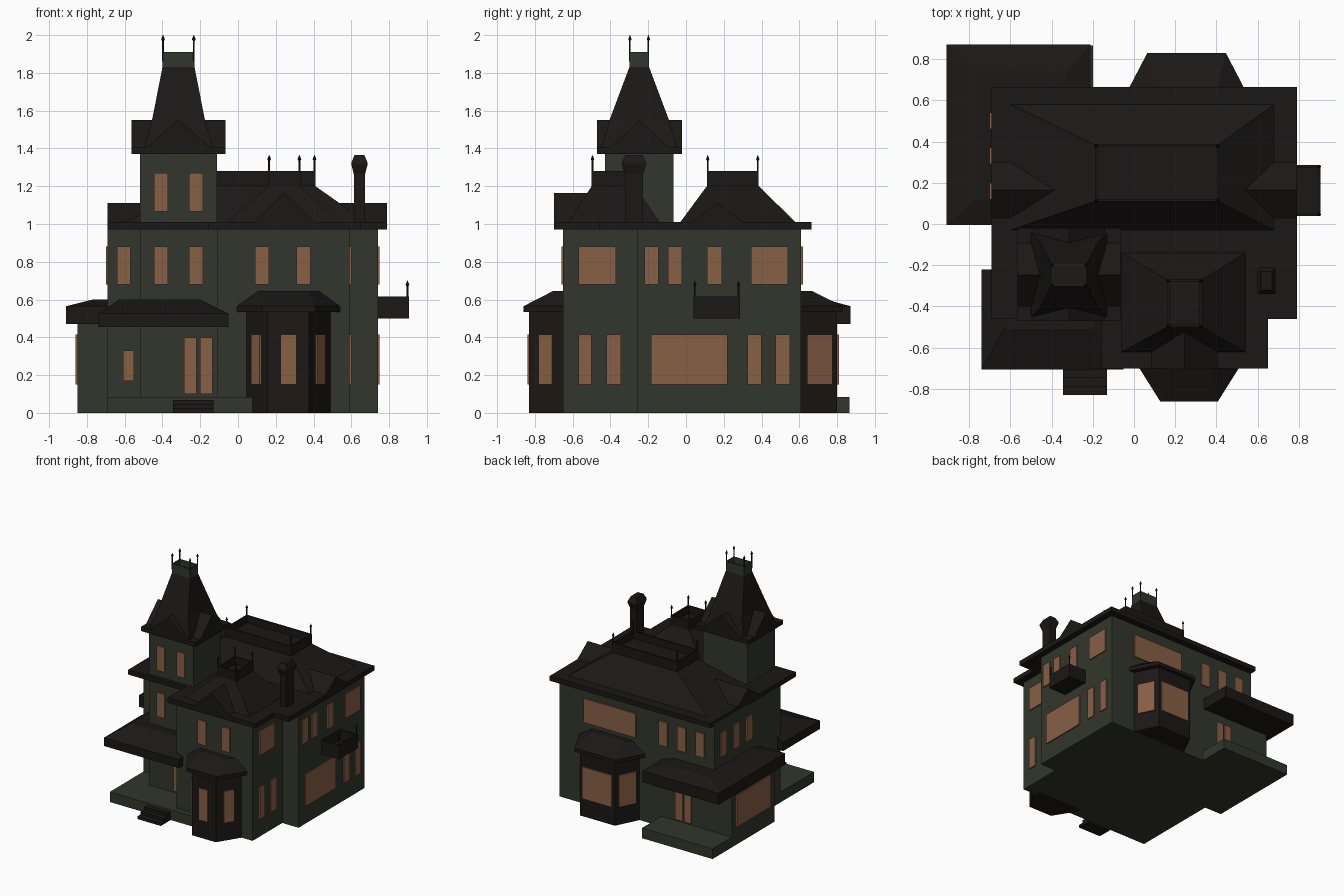
import bpy, bmesh, math

if "Cube" in bpy.data.objects:
    bpy.data.objects.remove(bpy.data.objects["Cube"])

def material(name, rgb):
    m = bpy.data.materials.new(name)
    m.diffuse_color = (*rgb, 1)
    m.use_nodes = True
    m.node_tree.nodes["Principled BSDF"].inputs["Base Color"].default_value = m.diffuse_color
    return m

GREEN = material("wall_green", (0.032, 0.037, 0.025))
DARK = material("roof_dark", (0.011, 0.009, 0.008))
GLASS = material("window_amber", (0.25, 0.115, 0.06))

def loft(name, rings, mat):
    """Stack of same-length point rings, capped at both ends."""
    bm = bmesh.new()
    rows = [[bm.verts.new(p) for p in r] for r in rings]
    n = len(rows[0])
    for a, b in zip(rows, rows[1:]):
        for i in range(n):
            j = (i + 1) % n
            bm.faces.new((a[i], a[j], b[j], b[i]))
    bm.faces.new(rows[0][::-1])
    bm.faces.new(rows[-1])
    bmesh.ops.recalc_face_normals(bm, faces=bm.faces)
    me = bpy.data.meshes.new(name)
    bm.to_mesh(me)
    bm.free()
    me.materials.append(mat)
    ob = bpy.data.objects.new(name, me)
    bpy.context.collection.objects.link(ob)
    return ob

def rect(x0, x1, y0, y1, z):
    return [(x0, y0, z), (x1, y0, z), (x1, y1, z), (x0, y1, z)]

def box(name, x0, x1, y0, y1, z0, z1, mat):
    return loft(name, [rect(x0, x1, y0, y1, z0), rect(x0, x1, y0, y1, z1)], mat)

def tray(name, x0, x1, y0, y1, z0, z1, t, depth, mat):
    """Box with a recessed top."""
    i = (x0 + t, x1 - t, y0 + t, y1 - t)
    return loft(name, [rect(x0, x1, y0, y1, z0), rect(x0, x1, y0, y1, z1),
                       rect(*i, z1), rect(*i, z1 - depth)], mat)

def gable(name, axis, centre, half, a, b, z0, z1, mat=DARK):
    """Triangular prism running along an axis from a to b."""
    prof = [(centre - half, z0), (centre + half, z0), (centre, z1)]
    if axis == "x":
        rings = [[(t, u, z) for u, z in prof] for t in (a, b)]
    else:
        rings = [[(u, t, z) for u, z in prof] for t in (a, b)]
    return loft(name, rings, mat)

def panel(name, p, q, z0, z1, d=0.01, mat=GLASS):
    """Thin upright panel centred on the wall line p-q."""
    dx, dy = q[0] - p[0], q[1] - p[1]
    l = math.hypot(dx, dy)
    nx, ny = -dy / l * d, dx / l * d
    r = [(p[0] + nx, p[1] + ny), (q[0] + nx, q[1] + ny),
         (q[0] - nx, q[1] - ny), (p[0] - nx, p[1] - ny)]
    return loft(name, [[(x, y, z) for x, y in r] for z in (z0, z1)], mat)

def finial(x, y, z0, z1):
    h = z1 - z0
    prof = [(0.005, 0), (0.005, h - 0.03), (0.010, h - 0.022), (0.001, h)]
    loft("finial", [[(x + r * math.cos(k * math.pi / 3), y + r * math.sin(k * math.pi / 3), z0 + z)
                     for k in range(6)] for r, z in prof], DARK)

def finials(xs, ys, z0, z1):
    for x in xs:
        for y in ys:
            finial(x, y, z0, z1)

# wall masses
box("main_walls", -0.69, 0.74, -0.26, 0.61, 0, 0.98, GREEN)
box("front_wing_walls", -0.11, 0.59, -0.65, -0.2, 0, 0.98, GREEN)
box("tower_walls", -0.52, -0.11, -0.43, -0.065, 0, 1.38, GREEN)
box("side_room_walls", -0.85, -0.6, 0.05, 0.61, 0, 0.5, GREEN)

# porch floors and steps
box("front_porch_floor", -0.69, 0.08, -0.70, -0.2, 0, 0.085, GREEN)
box("rear_porch_floor", -0.85, -0.20, 0.05, 0.865, 0, 0.085, GREEN)
for i in range(3):
    box("porch_step", -0.345, -0.13, -0.83 + 0.043 * i, -0.69, 0.023 * i, 0.023 * (i + 1), DARK)

# eaves
box("main_eave", -0.69, 0.79, -0.46, 0.665, 0.97, 1.01, DARK)
box("wing_eave", -0.16, 0.65, -0.70, -0.3, 0.97, 1.01, DARK)

# main hip roof with flat deck and side gables
loft("main_roof", [rect(-0.6, 0.68, -0.03, 0.58, 1.01), rect(-0.19, 0.41, 0.11, 0.385, 1.2)], DARK)
tray("main_roof_deck", -0.19, 0.41, 0.11, 0.385, 1.19, 1.28, 0.012, 0.06, DARK)
finials((-0.185, 0.405), (0.115, 0.38), 1.2, 1.365)
gable("right_gable", "x", 0.165, 0.15, 0.4, 0.79, 1.0, 1.11)
gable("left_gable", "x", 0.165, 0.15, -0.69, -0.3, 1.0, 1.11)

# wing hip roof with deck and front gable
loft("wing_roof", [rect(-0.06, 0.54, -0.62, -0.14, 1.01), rect(0.16, 0.33, -0.5, -0.27, 1.2)], DARK)
tray("wing_roof_deck", 0.16, 0.33, -0.5, -0.27, 1.19, 1.28, 0.012, 0.06, DARK)
finials((0.165, 0.325), (-0.495, -0.275), 1.2, 1.365)
gable("front_gable", "y", 0.245, 0.17, -0.70, -0.45, 1.0, 1.165)

# tower roof
cx, cy = -0.315, -0.247
box("tower_eave", -0.565, -0.065, -0.47, -0.02, 1.37, 1.405, DARK)
loft("tower_spire", [rect(-0.50, -0.13, -0.45, -0.045, 1.40), rect(-0.455, -0.175, -0.405, -0.09, 1.55),
                     rect(-0.40, -0.23, -0.30, -0.195, 1.83)], DARK)
gable("tower_gable_sides", "x", cy, 0.17, -0.565, -0.065, 1.39, 1.55)
gable("tower_gable_front", "y", cx, 0.19, -0.47, -0.02, 1.39, 1.55)
tray("tower_crown", -0.40, -0.23, -0.30, -0.195, 1.82, 1.91, 0.008, 0.06, GREEN)
box("tower_crown_deck", -0.393, -0.237, -0.293, -0.202, 1.84, 1.86, DARK)
finials((-0.397, -0.234), (-0.297, -0.199), 1.86, 2.0)

# porch roofs
box("front_porch_eave", -0.74, -0.05, -0.705, -0.22, 0.455, 0.525, DARK)
loft("front_porch_roof", [rect(-0.74, -0.05, -0.705, -0.22, 0.525),
                          rect(-0.63, -0.2, -0.51, -0.22, 0.6)], DARK)
box("side_room_eave", -0.91, -0.21, -0.005, 0.87, 0.47, 0.565, DARK)
loft("side_room_roof", [rect(-0.91, -0.21, -0.005, 0.87, 0.565),
                        rect(-0.77, -0.33, 0.12, 0.74, 0.6)], DARK)

# bay windows
def bay(name, c, w, f, s, wall, depth):
    """c centre x, w half width at wall, f half width at front, s side sign."""
    def ring(g, d, k, z):
        return [(c - g, wall - s * 0.05, z), (c - g, wall, z), (c - k, wall + s * d, z),
                (c + k, wall + s * d, z), (c + g, wall, z), (c + g, wall - s * 0.05, z)]
    loft(name + "_walls", [ring(w, depth, f, 0), ring(w, depth, f, 0.54)], DARK)
    e = 0.03
    loft(name + "_roof", [ring(w + 0.05, depth + e, f + 0.03, 0.535),
                          ring(w + 0.05, depth + e, f + 0.03, 0.565),
                          ring(w * 0.72, depth * 0.3, f * 0.95, 0.645)], DARK)
    yf = wall + s * depth
    ww = f * (0.38 if s < 0 else 0.85)
    panel(name + "_front_window", (c - ww, yf), (c + ww, yf), 0.15, 0.415)
    for m in (-1, 1):
        lo, hi = (0.3, 0.7) if s < 0 else (0.15, 0.85)
        pts = [(c + m * (w + (f - w) * t), wall + s * depth * t) for t in (lo, hi)]
        panel(name + "_side_window", *pts, 0.15, 0.415)

bay("front_bay", 0.267, 0.222, 0.11, -1, -0.65, 0.18)
bay("rear_bay", 0.255, 0.255, 0.16, 1, 0.61, 0.19)

# wall windows: (fixed coordinate, spans, z range)
UP, LOW = (0.68, 0.88), (0.15, 0.415)
along_x = [(-0.43, [(-0.445, -0.37), (-0.26, -0.185)], UP),
           (-0.43, [(-0.445, -0.37), (-0.26, -0.185)], (1.065, 1.27)),
           (-0.43, [(-0.285, -0.22), (-0.2, -0.135)], (0.1, 0.4)),
           (-0.26, [(-0.64, -0.57)], UP), (-0.26, [(-0.61, -0.55)], (0.17, 0.33)),
           (-0.65, [(0.09, 0.165), (0.31, 0.385)], UP),
           (0.61, [(0.03, 0.51), (-0.26, -0.18), (-0.43, -0.35), (-0.60, -0.52)], UP),
           (0.61, [(-0.40, -0.335), (-0.48, -0.415)], (0.1, 0.4))]
along_y = [(0.59, [(-0.57, -0.37)], UP), (0.59, [(-0.57, -0.5), (-0.42, -0.345)], LOW),
           (0.74, [(-0.22, -0.145), (-0.095, -0.02), (0.11, 0.19), (0.345, 0.54)], UP),
           (0.74, [(-0.185, 0.22), (0.325, 0.4), (0.475, 0.55)], LOW),
           (-0.69, [(0.12, 0.2), (0.29, 0.37), (0.46, 0.54)], UP),
           (-0.85, [(0.11, 0.56)], LOW)]
for y, spans, z in along_x:
    for a, b in spans:
        panel("window", (a, y), (b, y), *z)
for x, spans, z in along_y:
    for a, b in spans:
        panel("window", (x, a), (x, b), *z)

# balcony
tray("balcony", 0.735, 0.905, 0.04, 0.285, 0.5, 0.615, 0.012, 0.085, DARK)
finials((0.897,), (0.047, 0.278), 0.6, 0.7)

# chimney
def cring(hx, hy, z):
    return rect(0.643 - hx, 0.643 + hx, -0.275 - hy, -0.275 + hy, z)
loft("chimney", [cring(0.03, 0.048, 1.0), cring(0.03, 0.048, 1.265), cring(0.043, 0.065, 1.315),
                 cring(0.043, 0.065, 1.325), cring(0.026, 0.045, 1.365)], DARK)
